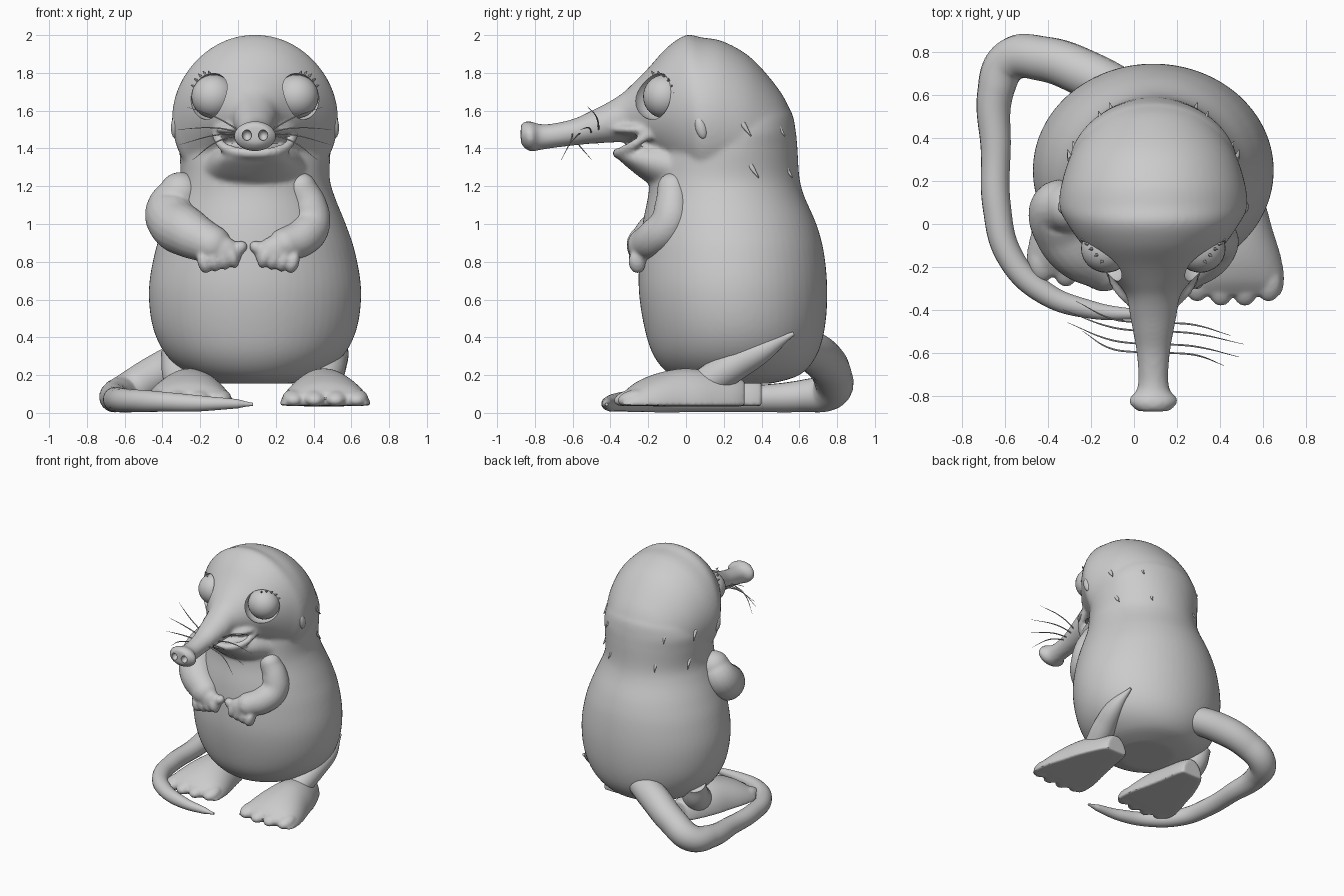
import bpy, bmesh, math
from mathutils import Vector

cube = bpy.data.objects.get("Cube")
if cube:
    bpy.data.objects.remove(cube)

MID = 0.09  # centre line of body and head
grey = bpy.data.materials.new("soft_grey")
grey.use_nodes = True
COLOUR = (0.6, 0.6, 0.6, 1)
grey.diffuse_color = COLOUR
grey.node_tree.nodes["Principled BSDF"].inputs["Base Color"].default_value = COLOUR


def add(name, data):
    ob = bpy.data.objects.new(name, data)
    bpy.context.collection.objects.link(ob)
    data.materials.append(grey)
    return ob


def only(obs):
    bpy.ops.object.select_all(action='DESELECT')
    for ob in obs:
        ob.select_set(True)
    bpy.context.view_layer.objects.active = obs[0]


def smooth(ob, angle=45):
    only([ob])
    bpy.ops.object.shade_smooth_by_angle(angle=math.radians(angle))


def between(rings, steps=5):
    """Ease extra rings between the given ones (Catmull-Rom)."""
    out = []
    for i in range(len(rings) - 1):
        quad = [rings[max(i - 1, 0)], rings[i], rings[i + 1], rings[min(i + 2, len(rings) - 1)]]
        for k in range(steps):
            u = k / steps
            out.append([b + u / 2 * (c - a + u * (2 * a - 5 * b + 4 * c - d + u * (3 * (b - c) + d - a)))
                        for a, b, c, d in zip(*quad)])
    return out + [rings[-1]]


def loft(name, rings, axis, flat=False, sides=64):
    """Rings of (position, centre x, half width, low, high) along y or z."""
    bm = bmesh.new()
    loops = []
    for t, cx, hw, lo, hi in between(rings):
        loop = []
        for i in range(sides):
            a = math.tau * i / sides
            s = math.sin(a)
            v = lo + (hi - lo) * max(s, 0.03 * s) if flat else (lo + hi) / 2 + (hi - lo) / 2 * s
            x = cx + hw * math.cos(a)
            loop.append(bm.verts.new((x, v, t) if axis == 'z' else (x, t, v)))
        loops.append(loop)
    for a, b in zip(loops, loops[1:]):
        for i in range(sides):
            j = (i + 1) % sides
            bm.faces.new((a[i], a[j], b[j], b[i]))
    bm.faces.new(loops[0])
    bm.faces.new(loops[-1])
    bmesh.ops.recalc_face_normals(bm, faces=bm.faces)
    me = bpy.data.meshes.new(name)
    bm.to_mesh(me)
    bm.free()
    return add(name, me)


def ball(name, loc, size, turn=(0, 0, 0)):
    bm = bmesh.new()
    bmesh.ops.create_uvsphere(bm, u_segments=32, v_segments=16, radius=1)
    me = bpy.data.meshes.new(name)
    bm.to_mesh(me)
    bm.free()
    ob = add(name, me)
    ob.location, ob.scale, ob.rotation_euler = loc, size, turn
    smooth(ob)
    return ob


def tube(name, points, res=6):
    """Smooth tube through points of (x, y, z, radius)."""
    cu = bpy.data.curves.new(name, 'CURVE')
    cu.dimensions = '3D'
    cu.bevel_depth, cu.bevel_resolution, cu.use_fill_caps = 1, res, True
    sp = cu.splines.new('BEZIER')
    sp.radius_interpolation = 'CARDINAL'
    sp.bezier_points.add(len(points) - 1)
    for p, (x, y, z, r) in zip(sp.bezier_points, points):
        p.co, p.radius = (x, y, z), r
        p.handle_left_type = p.handle_right_type = 'AUTO'
    only([add(name, cu)])
    bpy.ops.object.convert(target='MESH')
    ob = bpy.context.object
    smooth(ob)
    return ob


def fuse(name, parts, voxel, rounds, cutters=()):
    """Blend overlapping parts into one skin, then carve hollows."""
    only(parts)
    bpy.ops.object.join()
    ob = bpy.context.object
    ob.name = name
    bpy.ops.object.transform_apply()
    ob.modifiers.new("skin", 'REMESH').voxel_size = voxel
    sm = ob.modifiers.new("soften", 'SMOOTH')
    sm.factor, sm.iterations = 0.5, rounds
    for c in cutters:
        m = ob.modifiers.new("hollow", 'BOOLEAN')
        m.operation, m.object = 'DIFFERENCE', c
    only([ob])
    bpy.ops.object.convert(target='MESH')
    for c in cutters:
        bpy.data.objects.remove(c)
    smooth(ob)


# Torso up to the neck: height, half width, front, back
torso = loft("torso", [(z, MID, w, f, b) for z, w, f, b in [
    (.155, .2, .05, .45), (.2, .34, -.08, .6), (.3, .465, -.17, .69), (.45, .54, -.22, .735),
    (.65, .562, -.25, .748), (.85, .53, -.245, .73), (1, .48, -.23, .69), (1.15, .42, -.2, .625),
    (1.25, .395, -.19, .6), (1.4, .4, -.15, .59), (1.5, .39, -.06, .58), (1.6, .33, .02, .555),
    (1.66, .2, .1, .48)]], 'z')

# Skull: round behind, a wedge in front, running into the snout with a flared tip
skull = loft("skull", [(y, MID, w, lo, hi) for y, w, lo, hi in [
    (.57, .12, 1.3, 1.56), (.5, .255, 1.2, 1.7), (.35, .37, 1.13, 1.875), (.2, .425, 1.12, 1.965),
    (.08, .438, 1.13, 1.988), (0, .4, 1.2, 2), (-.1, .33, 1.3, 1.935),
    (-.2, .245, 1.38, 1.825), (-.28, .165, 1.43, 1.745), (-.34, .124, 1.435, 1.69),
    (-.42, .11, 1.43, 1.64), (-.5, .095, 1.425, 1.6),
    (-.6, .078, 1.415, 1.555), (-.72, .07, 1.4, 1.53), (-.78, .08, 1.39, 1.53),
    (-.81, .11, 1.385, 1.54), (-.84, .11, 1.39, 1.545), (-.875, .07, 1.425, 1.53)]], 'y')
jaw = loft("jaw", [(y, MID, w, lo, hi) for y, w, lo, hi in [
    (-.36, .1, 1.345, 1.385), (-.31, .16, 1.3, 1.41), (-.22, .21, 1.23, 1.44),
    (-.1, .26, 1.16, 1.45), (0, .32, 1.12, 1.4)]], 'y')
upper_lip = ball("upper_lip", (MID, -.2, 1.5), (.22, .22, .045))
# Lower lip curling up into a smile
lower_lip = tube("lower_lip", [(MID + x, y, z, r) for x, y, z, r in [
    (-.215, -.19, 1.475, .022), (-.15, -.31, 1.4, .026), (0, -.365, 1.375, .026),
    (.15, -.31, 1.4, .026), (.215, -.19, 1.475, .022)]])

# Hollows for eyes and nostrils
cutters = [ball("socket", (MID + s * .235, -.16, 1.675), (.13, .13, .125)) for s in (-1, 1)]
cutters += [ball("nostril", (MID + s * .043, -.87, 1.47), (.025, .035, .028)) for s in (-1, 1)]
fuse("body", [torso, skull, jaw, upper_lip, lower_lip], .014, 6, cutters)

for s, side in ((-1, "right"), (1, "left")):
    ball(side + "_eye", (MID + s * .22, -.115, 1.675), (.117, .112, .115))
    # Small folded ear
    ball(side + "_ear", (MID + s * .42, .08, 1.51), (.025, .03, .06), (.25, 0, 0))
    # Short lashes round the outer rim of the eye
    for i in range(7):
        a = math.radians(-10 + i * 18)
        out = Vector((s * .64 * math.cos(a), .77 * math.cos(a), math.sin(a)))
        root = Vector((MID + s * .25, -.16, 1.675)) + out * .122
        tip = root + out * .015 + Vector((s * .01, -.008, 0))
        tube(f"{side}_lash_{i}", [(*root, .008), (*tip, .002)], res=1)
    # Whiskers sweeping out from the snout
    for i, (rise, reach, y) in enumerate([(.16, .36, -.46), (.04, .42, -.5), (-.04, .4, -.56),
                                          (-.12, .33, -.6)]):
        sweep = .1 if s < 0 else -.06
        tube(f"{side}_whisker_{i}", [
            (MID + s * .06, y, 1.48, .004), (MID + s * .2, y + sweep * .2, 1.49 + rise * .45, .004),
            (MID + s * reach, y + sweep, 1.46 + rise, .001)], res=1)
    # Tiny tufts of fur behind the head
    for i, (y, z, w) in enumerate([(.32, 1.5, .385), (.5, 1.5, .24), (.36, 1.28, .36),
                                   (.54, 1.28, .19)]):
        tube(f"{side}_tuft_{i}", [(MID + s * w, y - .02, z + .03, .016),
                                  (MID + s * (w + .015), y + .025, z - .035, .003)], res=2)

# Arms: path points, then hand centre with curled fingers
ARMS = {
    "left": (1, [(.335, -.07, 1.19, .082), (.375, -.07, 1.1, .095), (.385, -.09, 1, .103),
                 (.34, -.16, .93, .1), (.25, -.22, .89, .09)], (.2, -.245, .86)),
    "right": (-1, [(-.305, .08, 1.16, .115), (-.35, .07, 1.08, .135), (-.34, -.01, 1.01, .138),
                   (-.26, -.13, .95, .13), (-.14, -.21, .89, .105)], (-.09, -.245, .86)),
}
for side, (s, path, hand) in ARMS.items():
    parts = [tube(side + "_arm", path, res=8)]
    for end in (path[0], path[-1]):
        parts.append(ball("cap", end[:3], (end[3],) * 3))
    hx, hy, hz = hand
    parts.append(ball("palm", hand, (.115, .06, .08), (0, -s * .35, 0)))
    for i in range(4):
        parts.append(ball("finger", (hx + s * (.09 - i * .05), hy - .015, hz - .065 + .01 * i),
                          (.034, .045, .06), (.2, s * .3, 0)))
    parts.append(ball("thumb", (hx - s * .1, hy, hz + .015), (.042, .04, .035), (0, s * .5, 0)))
    fuse(side + "_arm", parts, .011, 5)

# Feet: flat soles, narrow heels, scalloped toes, legs hugging the body
LEGS = {"left": (1, 0, [(.45, .08, .14, .085), (.49, .26, .255, .085), (.52, .42, .34, .06),
                        (.51, .57, .42, .01)]),
        "right": (-1, .09, [(-.25, .18, .12, .1), (-.3, .3, .2, .1), (-.33, .36, .33, .08)])}
for side, (s, dy, leg) in LEGS.items():
    rings = [(y + dy, .1 + s * cx, w, .04, hi) for y, cx, w, hi in [
        (.31, .32, .085, .17), (.25, .33, .115, .19), (.1, .35, .16, .225), (-.02, .355, .19, .235),
        (-.15, .36, .225, .21), (-.26, .362, .24, .165), (-.33, .362, .225, .11)]]
    parts = [loft("foot", rings, 'y', True)]
    for i in range(4):
        parts.append(ball("toe", (.1 + s * (.195 + i * .111), -.31 + dy + .02 * abs(i - 1.5), .08),
                          (.06, .085, .042), (.25, 0, 0)))
    fuse(side + "_foot", parts, .011, 4)
    tube(side + "_leg", leg, res=8)

# Tail curling round the right side to the front
tube("tail", [
    (.02, .58, .36, .1), (-.2, .69, .31, .11), (-.42, .77, .21, .105), (-.58, .76, .115, .1),
    (-.645, .62, .09, .085), (-.645, .35, .075, .07), (-.64, .08, .07, .066),
    (-.58, -.15, .065, .062), (-.42, -.32, .06, .054), (-.2, -.4, .05, .042),
    (0, -.42, .048, .024), (.08, -.42, .045, .008)], res=8)
